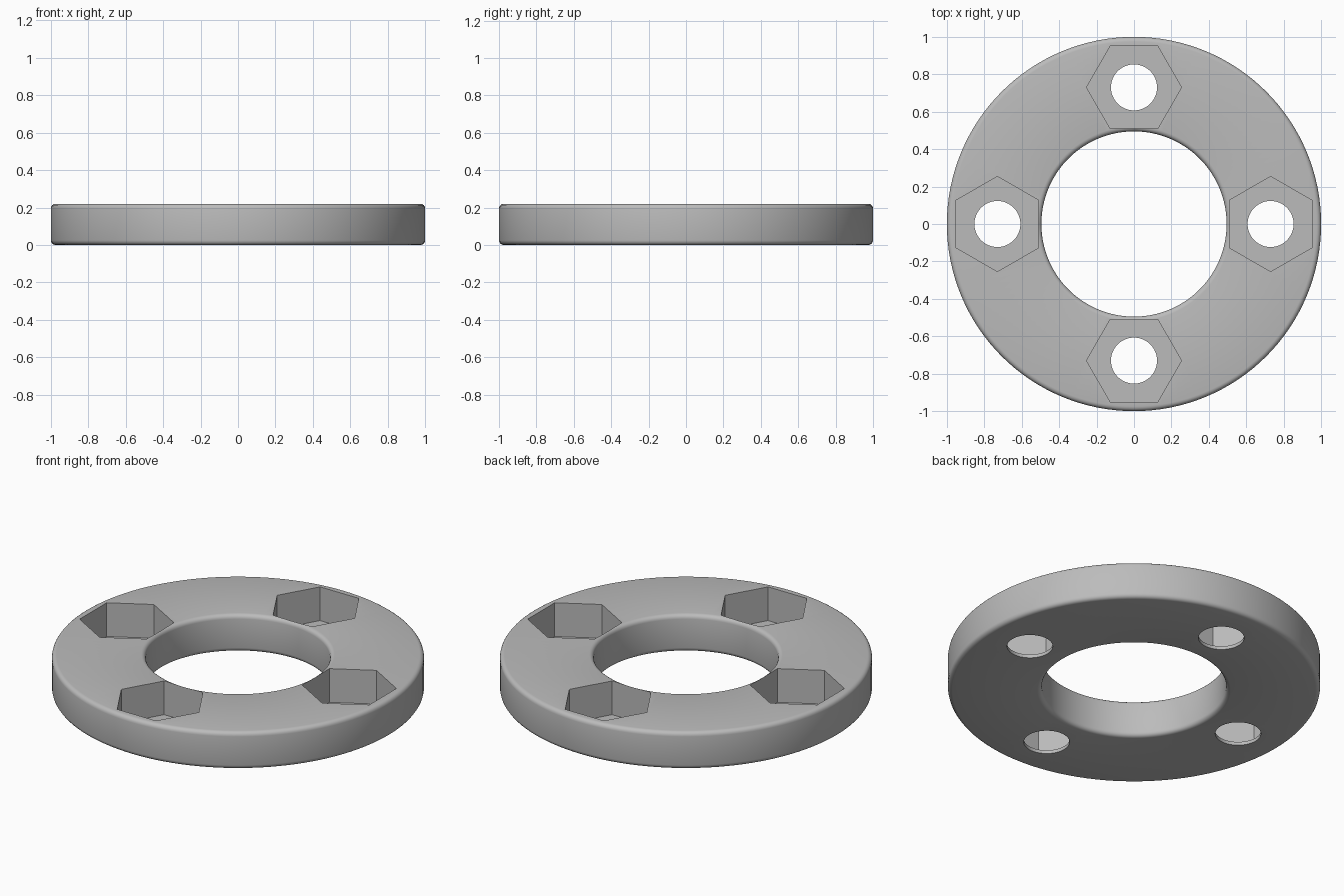
import bpy, bmesh
from math import pi, sin, cos

cube = bpy.data.objects.get("Cube")
if cube:
    bpy.data.objects.remove(cube, do_unlink=True)

HEIGHT, OUTER, INNER, FILLET = 0.22, 1.0, 0.495, 0.025
BOLT_CIRCLE, HOLE_R, HEX_R, FLOOR = 0.73, 0.123, 0.254, 0.02
SEGMENTS, ARC = 128, 4

grey = bpy.data.materials.new("plain grey")
grey.use_nodes = True
colour = (0.5, 0.5, 0.5, 1)
grey.diffuse_color = colour
grey.node_tree.nodes["Principled BSDF"].inputs["Base Color"].default_value = colour


def add_object(name, bm):
    bmesh.ops.recalc_face_normals(bm, faces=bm.faces)
    mesh = bpy.data.meshes.new(name)
    bm.to_mesh(mesh)
    bm.free()
    mesh.materials.append(grey)
    obj = bpy.data.objects.new(name, mesh)
    bpy.context.collection.objects.link(obj)
    return obj


def prism(bm, radius, sides, bottom, top, x, y, turn):
    """Upright prism, its first corner at angle turn."""
    ring = [bm.verts.new((x + radius * cos(turn + 2 * pi * i / sides),
                          y + radius * sin(turn + 2 * pi * i / sides), bottom))
            for i in range(sides)]
    base = bm.faces.new(ring)
    new = bmesh.ops.extrude_face_region(bm, geom=[base])["geom"]
    verts = [v for v in new if isinstance(v, bmesh.types.BMVert)]
    bmesh.ops.translate(bm, verts=verts, vec=(0, 0, top - bottom))


# Ring: rounded rectangle section swept around the axis
section = []
corners = [(OUTER - FILLET, FILLET, -pi / 2), (OUTER - FILLET, HEIGHT - FILLET, 0),
           (INNER + FILLET, HEIGHT - FILLET, pi / 2), (INNER + FILLET, FILLET, pi)]
for r, z, start in corners:
    for i in range(ARC + 1):
        a = start + pi / 2 * i / ARC
        section.append((r + FILLET * cos(a), z + FILLET * sin(a)))

bm = bmesh.new()
loops = [[bm.verts.new((r * cos(2 * pi * s / SEGMENTS), r * sin(2 * pi * s / SEGMENTS), z))
          for r, z in section] for s in range(SEGMENTS)]
for s in range(SEGMENTS):
    a, b = loops[s], loops[(s + 1) % SEGMENTS]
    for i in range(len(section)):
        j = (i + 1) % len(section)
        bm.faces.new((a[i], b[i], b[j], a[j]))
ring = add_object("flange_ring", bm)

# Cutters: four hexagonal nut pockets and four round bolt holes
pockets, holes = bmesh.new(), bmesh.new()
for k in range(4):
    angle = k * pi / 2
    x, y = BOLT_CIRCLE * cos(angle), BOLT_CIRCLE * sin(angle)
    prism(pockets, HEX_R, 6, FLOOR, HEIGHT + 0.1, x, y, angle + pi / 6)
    prism(holes, HOLE_R, 48, -0.1, HEIGHT + 0.05, x, y, angle)

for name, cutter_bm in (("nut_pocket_cutter", pockets), ("bolt_hole_cutter", holes)):
    cutter = add_object(name, cutter_bm)
    cutter.hide_render = True
    cutter.hide_set(True)
    cut = ring.modifiers.new(name, "BOOLEAN")
    cut.operation = "DIFFERENCE"
    cut.solver = "EXACT"
    cut.object = cutter

# Apply the cuts, remove the cutters and smooth the round walls
bpy.ops.object.select_all(action="DESELECT")
ring.select_set(True)
bpy.context.view_layer.objects.active = ring
for mod in list(ring.modifiers):
    cutter = mod.object
    bpy.ops.object.modifier_apply(modifier=mod.name)
    bpy.data.objects.remove(cutter, do_unlink=True)
bpy.ops.object.shade_smooth_by_angle(angle=pi / 6)
